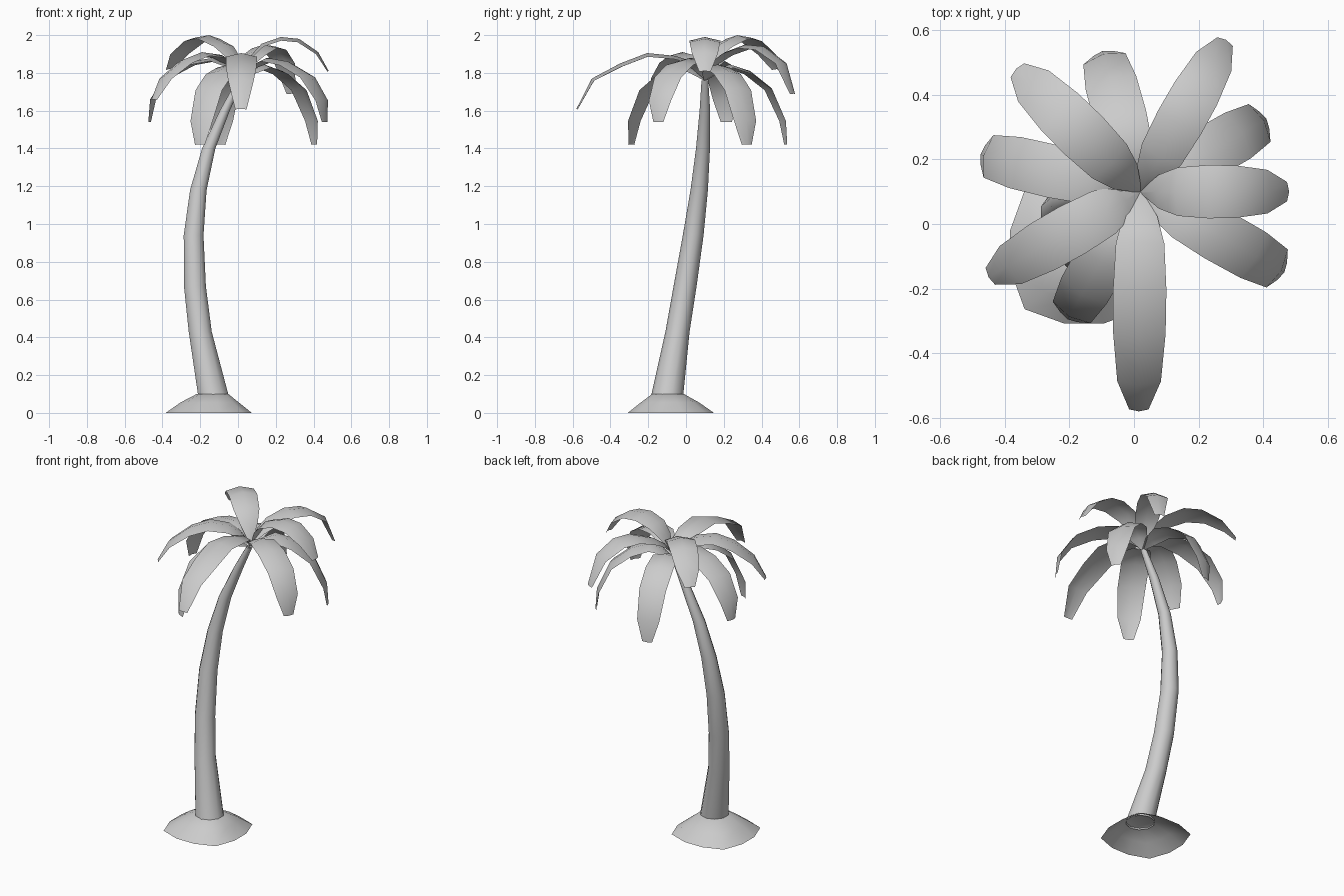
import bpy, bmesh, math
from mathutils import Vector

if "Cube" in bpy.data.objects:
    bpy.data.objects.remove(bpy.data.objects["Cube"])

grey = bpy.data.materials.new("plain_grey")
grey.diffuse_color = (0.6, 0.6, 0.6, 1)
grey.use_nodes = True
grey.node_tree.nodes["Principled BSDF"].inputs["Base Color"].default_value = grey.diffuse_color


def make_object(name, bm, angle=60):
    mesh = bpy.data.meshes.new(name)
    bm.to_mesh(mesh)
    bm.free()
    mesh.materials.append(grey)
    obj = bpy.data.objects.new(name, mesh)
    bpy.context.collection.objects.link(obj)
    bpy.ops.object.select_all(action='DESELECT')
    obj.select_set(True)
    bpy.context.view_layer.objects.active = obj
    bpy.ops.object.shade_smooth_by_angle(angle=math.radians(angle))
    return obj


def ring_tube(name, rings, sides, corner=1.0):
    """Skin a stack of rings (x, y, z, radius); corner stretches the diagonals."""
    bm = bmesh.new()
    loops = []
    for x, y, z, r in rings:
        loop = []
        for i in range(sides):
            a = math.tau * (i + 0.5) / sides
            k = r * (corner if abs(math.sin(2 * a)) > 0.9 else 1)
            loop.append(bm.verts.new((x + k * math.cos(a), y + k * math.sin(a), z)))
        loops.append(loop)
    for lo, hi in zip(loops, loops[1:]):
        for i in range(sides):
            j = (i + 1) % sides
            bm.faces.new((lo[i], lo[j], hi[j], hi[i]))
    bm.faces.new(loops[-1])
    return make_object(name, bm)


# Curved tapering trunk
ring_tube("trunk", [
    (-0.13, -0.10, 0.09, 0.085), (-0.20, -0.045, 0.43, 0.064),
    (-0.228, -0.005, 0.67, 0.061), (-0.235, 0.038, 0.94, 0.055),
    (-0.21, 0.07, 1.18, 0.046), (-0.155, 0.09, 1.40, 0.037),
    (-0.07, 0.10, 1.60, 0.028), (0.01, 0.10, 1.76, 0.018)], 10)

# Earth mound around the foot, open underneath
ring_tube("mound", [
    (-0.155, -0.08, 0.0, 0.236), (-0.15, -0.085, 0.055, 0.160),
    (-0.135, -0.095, 0.10, 0.087)], 12, corner=1.1)

# Fronds: ridged, bent leaves radiating from the crown
CROWN = Vector((0.02, 0.10, 1.77))
WIDTHS = (0.012, 0.105, 0.15, 0.165, 0.162, 0.135, 0.06)
ARCHED = (0, 0.10, 0.23, 0.45, 0.66, 0.88, 1)
DROOPING = (0, 0.12, 0.30, 0.55, 0.81, 0.98, 1)
RIDGE = 0.12


def frond(name, tip, steps, heights, width=1.0):
    out = Vector((tip[0], tip[1], 0)) - Vector((CROWN.x, CROWN.y, 0))
    side = Vector((-out.y, out.x, 0)).normalized()
    mids = [Vector((CROWN.x, CROWN.y, z)) + out * t for t, z in zip(steps, heights)]
    bm = bmesh.new()
    rows = []
    for i, (mid, w) in enumerate(zip(mids, WIDTHS)):
        along = (mids[min(i + 1, 6)] - mids[max(i - 1, 0)]).normalized()
        drop = along.cross(side) * (w * RIDGE)
        half = side * w * width / 2
        rows.append([bm.verts.new(p) for p in (mid - half - drop, mid, mid + half - drop)])
    for a, b in zip(rows, rows[1:]):
        for k in (0, 1):
            bm.faces.new((a[k], b[k], b[k + 1], a[k + 1]))
    make_object(name, bm)


HIGH = (1.78, 1.89, 1.955, 1.99, 1.98, 1.91, 1.81)
MIDDLE = (1.78, 1.85, 1.895, 1.91, 1.87, 1.78, 1.66)
LOW = (1.77, 1.84, 1.88, 1.86, 1.79, 1.66, 1.54)
LOWEST = (1.76, 1.81, 1.845, 1.81, 1.72, 1.55, 1.42)

frond("frond_front", (0.015, -0.58), ARCHED, (1.78, 1.86, 1.89, 1.905, 1.85, 1.77, 1.61))
frond("frond_right", (0.48, 0.10), ARCHED, HIGH)
frond("frond_front_right", (0.465, -0.15), DROOPING, LOW)
frond("frond_back_right_low", (0.41, 0.325), DROOPING, LOWEST)
frond("frond_back_right", (0.285, 0.57), ARCHED, (1.78, 1.86, 1.91, 1.95, 1.94, 1.86, 1.69), 0.92)
frond("frond_back_left", (-0.365, 0.48), ARCHED, (1.78, 1.89, 1.955, 2.0, 1.985, 1.91, 1.82))
frond("frond_back", (-0.098, 0.535), DROOPING, LOWEST)
frond("frond_left", (-0.475, 0.215), DROOPING, LOW)
frond("frond_front_left", (-0.45, -0.165), ARCHED, MIDDLE)
frond("frond_front_left_low", (-0.205, -0.295), DROOPING, LOWEST)
